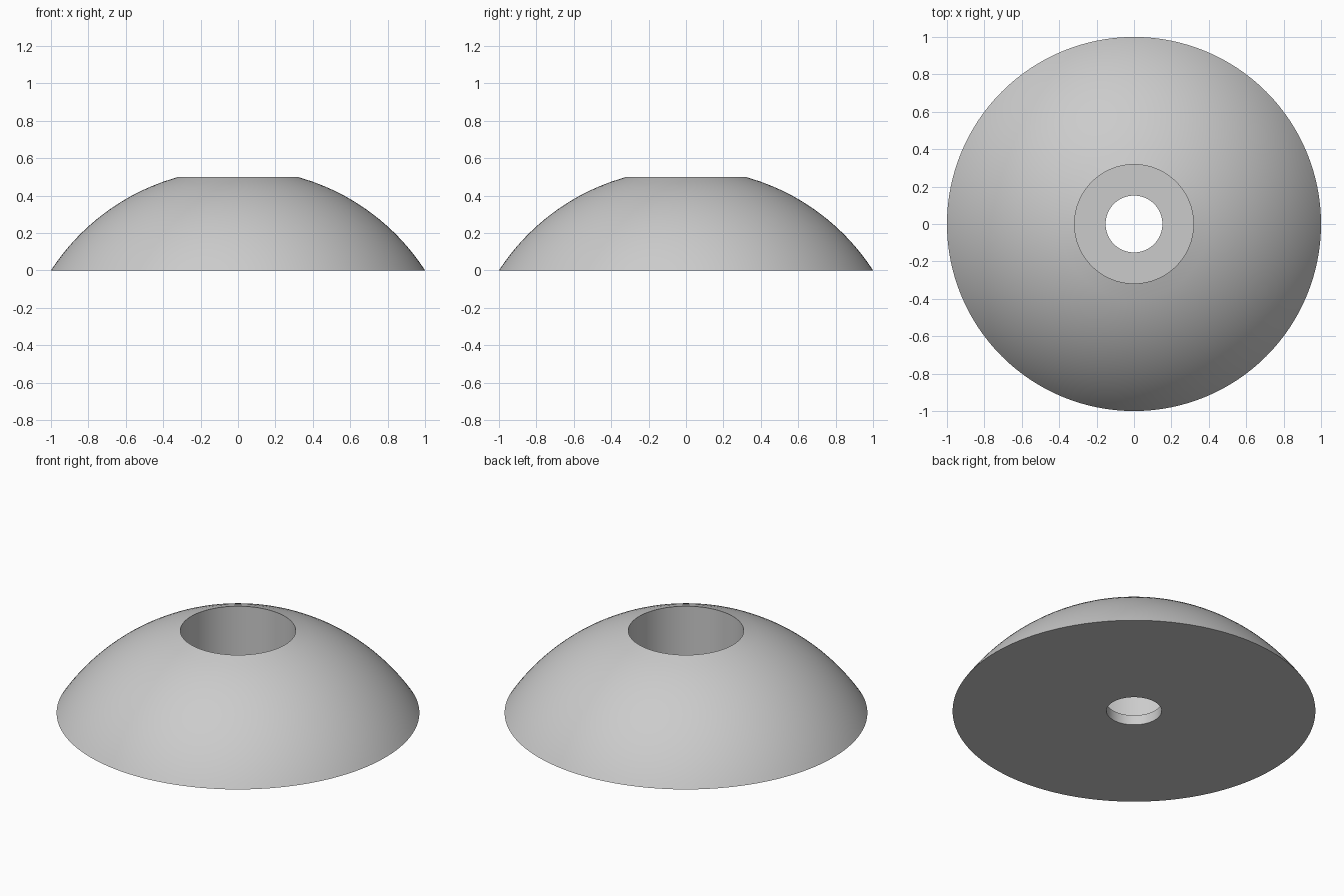
import bpy, bmesh
from math import sqrt, radians

cube = bpy.data.objects.get("Cube")
if cube:
    bpy.data.objects.remove(cube, do_unlink=True)

SEGMENTS = 128
BASE_R, RIM_R, HOLE_R = 1.0, 0.318, 0.152
HEIGHT, FLOOR_Z = 0.5, 0.06
DOME_STEPS = 20

# Plain grey material
grey = bpy.data.materials.new("light grey")
grey.use_nodes = True
colour = (0.6, 0.6, 0.6, 1)
grey.diffuse_color = colour
grey.node_tree.nodes["Principled BSDF"].inputs["Base Color"].default_value = colour

# Spherical arc running from the base edge up to the rim
centre = (RIM_R**2 + HEIGHT**2 - BASE_R**2) / (2 * HEIGHT)
radius = sqrt(BASE_R**2 + centre**2)
profile = []
for i in range(DOME_STEPS + 1):
    z = HEIGHT * i / DOME_STEPS
    profile.append((sqrt(radius**2 - (z - centre)**2), z))

# Counterbore wall, its floor and the through hole, closing along the base
profile += [(RIM_R, FLOOR_Z), (HOLE_R, FLOOR_Z), (HOLE_R, 0)]

# Revolve the closed section
bm = bmesh.new()
verts = [bm.verts.new((r, 0, z)) for r, z in profile]
edges = [bm.edges.new((a, b)) for a, b in zip(verts, verts[1:] + verts[:1])]
bmesh.ops.spin(bm, geom=verts + edges, cent=(0, 0, 0), axis=(0, 0, 1),
               angle=radians(360), steps=SEGMENTS, use_merge=True)
bmesh.ops.remove_doubles(bm, verts=bm.verts, dist=0.0001)
bmesh.ops.recalc_face_normals(bm, faces=bm.faces)

mesh = bpy.data.meshes.new("domed_foot")
bm.to_mesh(mesh)
bm.free()
mesh.materials.append(grey)
foot = bpy.data.objects.new("domed_foot", mesh)
bpy.context.collection.objects.link(foot)

# Smooth shading with crisp rims
bpy.ops.object.select_all(action="DESELECT")
foot.select_set(True)
bpy.context.view_layer.objects.active = foot
bpy.ops.object.shade_smooth_by_angle(angle=radians(30))
